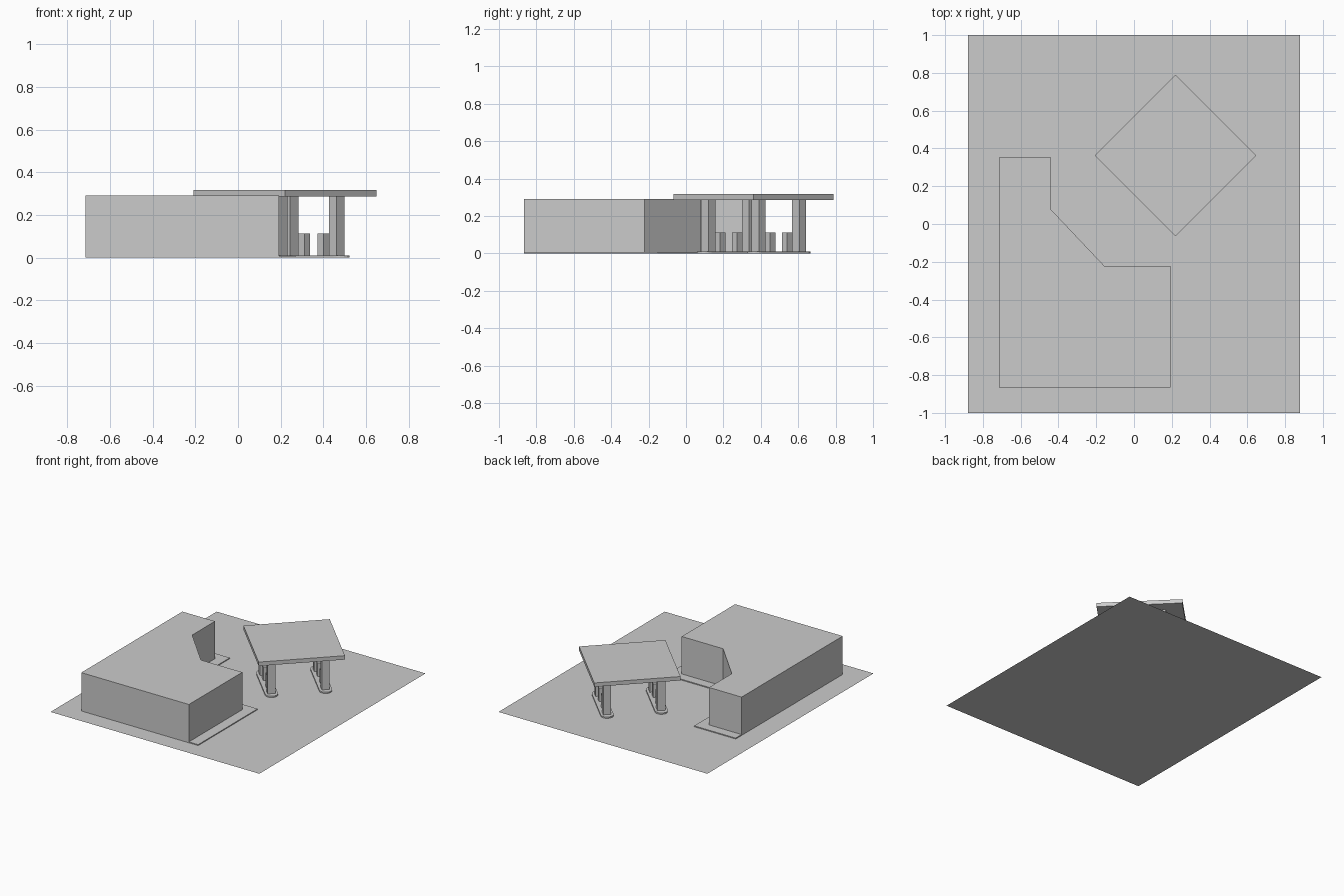
import bpy, bmesh, math
from mathutils import Vector

if "Cube" in bpy.data.objects:
    bpy.data.objects.remove(bpy.data.objects["Cube"])

CANOPY_CENTRE = Vector((0.22, 0.362))
ANGLE = math.radians(45)


def prism(name, points, z0, z1):
    """Extrude a closed outline from z0 up to z1."""
    bm = bmesh.new()
    face = bm.faces.new([bm.verts.new((x, y, z0)) for x, y in points])
    if z1 > z0:
        res = bmesh.ops.extrude_face_region(bm, geom=[face], use_keep_orig=True)
        top = [v for v in res["geom"] if isinstance(v, bmesh.types.BMVert)]
        bmesh.ops.translate(bm, verts=top, vec=(0, 0, z1 - z0))
        bmesh.ops.recalc_face_normals(bm, faces=bm.faces)
    mesh = bpy.data.meshes.new(name)
    bm.to_mesh(mesh)
    bm.free()
    ob = bpy.data.objects.new(name, mesh)
    bpy.context.collection.objects.link(ob)
    return ob


def canopy_prism(name, points, z0, z1):
    """Prism in the canopy's own frame, which is turned 45 degrees."""
    ob = prism(name, points, z0, z1)
    ob.location = (*CANOPY_CENTRE, 0)
    ob.rotation_euler.z = ANGLE
    return ob


def rect(cx, cy, w, d):
    return [(cx - w/2, cy - d/2), (cx + w/2, cy - d/2),
            (cx + w/2, cy + d/2), (cx - w/2, cy + d/2)]


def capsule(cx, half, r, n=8):
    pts = []
    for start, y in ((0, half), (math.pi, -half)):
        for i in range(n + 1):
            a = start + math.pi * i / n
            pts.append((cx + r * math.cos(a), y + r * math.sin(a)))
    return pts


# Flat lot
prism("lot", rect(0, 0, 1.76, 2.0), 0, 0)

# Walkway and shop building, with a diagonal wall in the inner corner
prism("walkway", [(-0.715, -0.865), (0.27, -0.865), (0.27, -0.15), (-0.157, -0.15),
                  (-0.365, 0.077), (-0.365, 0.423), (-0.715, 0.423)], 0, 0.007)
prism("shop_building", [(-0.715, -0.865), (0.192, -0.865), (0.192, -0.222), (-0.157, -0.222),
                        (-0.44, 0.077), (-0.44, 0.352), (-0.715, 0.352)], 0, 0.292)

# Canopy roof
canopy_prism("canopy_roof", rect(0, 0, 0.605, 0.605), 0.287, 0.317)

# Two pump islands, each with two columns and two pumps
for side, u in (("left", -0.19), ("right", 0.19)):
    canopy_prism(f"{side}_island", capsule(u, 0.175, 0.045), 0, 0.01)
    for end, s in (("front", -1), ("back", 1)):
        canopy_prism(f"{side}_{end}_column", rect(u, s * 0.153, 0.055, 0.05), 0, 0.287)
        canopy_prism(f"{side}_{end}_pump", rect(u, s * 0.064, 0.038, 0.042), 0, 0.112)
